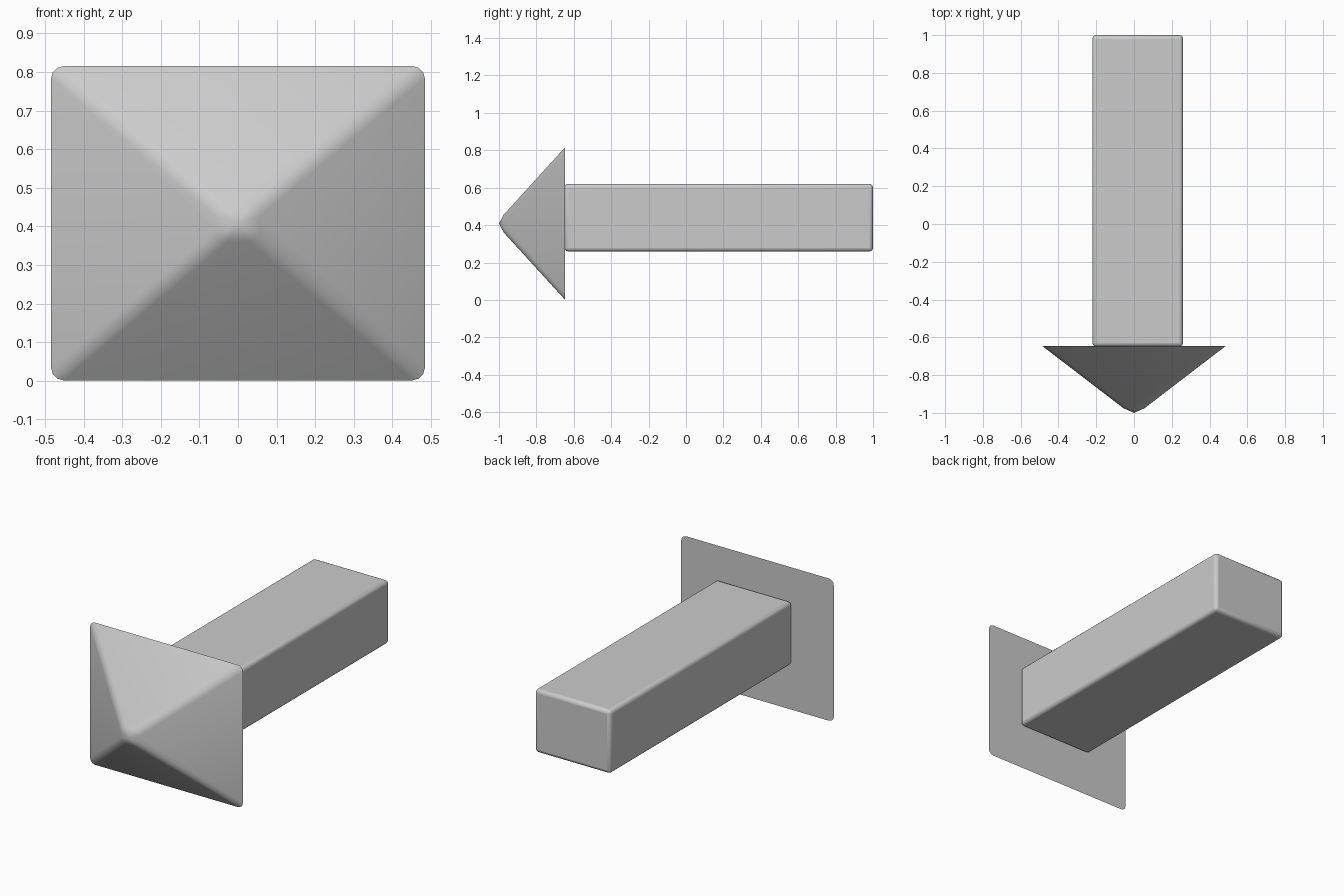
import bpy, bmesh
from math import cos, sin, radians

if "Cube" in bpy.data.objects:
    bpy.data.objects.remove(bpy.data.objects["Cube"])

def finish(bm, name):
    bmesh.ops.recalc_face_normals(bm, faces=bm.faces)
    mesh = bpy.data.meshes.new(name)
    bm.to_mesh(mesh)
    bm.free()
    obj = bpy.data.objects.new(name, mesh)
    bpy.context.collection.objects.link(obj)
    bpy.ops.object.select_all(action='DESELECT')
    bpy.context.view_layer.objects.active = obj
    obj.select_set(True)
    return obj

def rounded_ring(bm, hx, hz, y, zc, r, steps=3):
    # rounded rectangle in the xz plane
    ring = []
    for i, (sx, sz) in enumerate([(1, 1), (-1, 1), (-1, -1), (1, -1)]):
        for k in range(steps + 1):
            a = radians(90 * i + 90 * k / steps)
            ring.append(bm.verts.new((sx * (hx - r) + r * cos(a), y,
                                      zc + sz * (hz - r) + r * sin(a))))
    return ring

# Pyramid head with softened ridges and tip
bm = bmesh.new()
ZC = 0.408
base = rounded_ring(bm, 0.484, 0.407, -0.647, ZC, 0.032)
tip = rounded_ring(bm, 0.056, 0.047, -0.975, ZC, 0.03)
apex = bm.verts.new((0, -1.0, ZC))
bm.faces.new(base)
n = len(base)
for i in range(n):
    j = (i + 1) % n
    bm.faces.new((base[i], base[j], tip[j], tip[i]))
    bm.faces.new((tip[i], tip[j], apex))
finish(bm, "pyramid_head")
bpy.ops.object.shade_smooth_by_angle(angle=radians(40))

# Rectangular shaft with softened edges
bm = bmesh.new()
bmesh.ops.create_cube(bm, size=1)
for v in bm.verts:
    v.co.x = 0.02 + v.co.x * 0.48
    v.co.y = 0.1755 + v.co.y * 1.649
    v.co.z = 0.44 + v.co.z * 0.362
shaft = finish(bm, "shaft")
bev = shaft.modifiers.new("soft_edges", 'BEVEL')
bev.width = 0.02
bev.segments = 3
bpy.ops.object.shade_smooth_by_angle(angle=radians(40))
